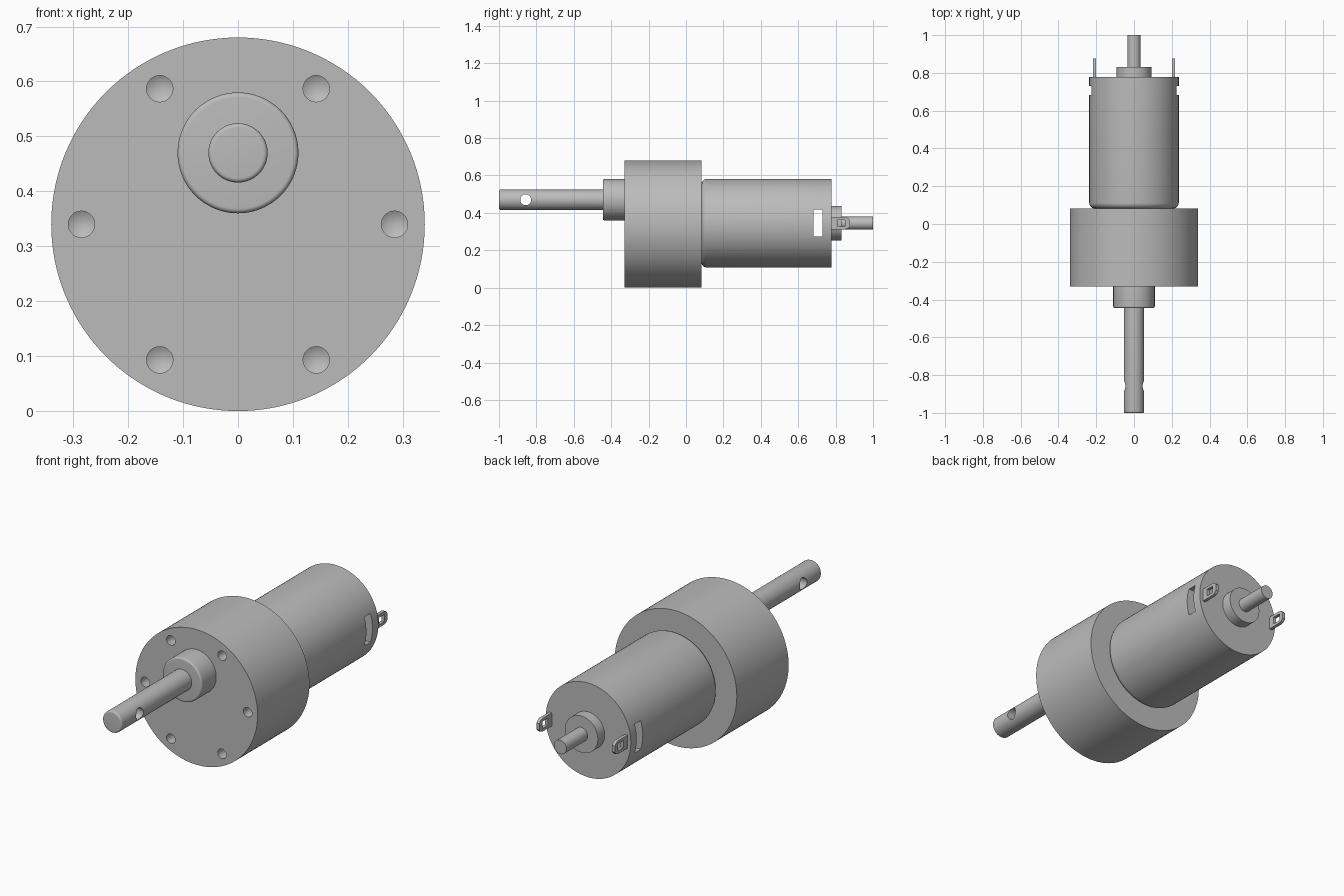
import bpy, bmesh, math
from mathutils import Matrix, Vector

cube = bpy.data.objects.get("Cube")
if cube:
    bpy.data.objects.remove(cube, do_unlink=True)

GREY = (0.5, 0.5, 0.5, 1.0)
metal = bpy.data.materials.new("grey_metal")
metal.use_nodes = True
metal.diffuse_color = GREY
metal.node_tree.nodes["Principled BSDF"].inputs["Base Color"].default_value = GREY


def finish(name, bm):
    bmesh.ops.recalc_face_normals(bm, faces=bm.faces)
    mesh = bpy.data.meshes.new(name)
    bm.to_mesh(mesh)
    bm.free()
    mesh.materials.append(metal)
    obj = bpy.data.objects.new(name, mesh)
    bpy.context.collection.objects.link(obj)
    return obj


def lathe(name, profile, z, x=0, steps=96):
    """Turn (radius, y) points about a line parallel to the y axis."""
    bm = bmesh.new()
    verts = [bm.verts.new((r + x, y, z)) for r, y in profile]
    edges = [bm.edges.new(pair) for pair in zip(verts, verts[1:])]
    bmesh.ops.spin(bm, geom=verts + edges, cent=(x, 0, z), axis=(0, 1, 0),
                   angle=math.tau, steps=steps)
    bmesh.ops.remove_doubles(bm, verts=bm.verts, dist=1e-5)
    return finish(name, bm)


def rod(name, radius, y0, y1, z, fillet=0, steps=96):
    """Solid cylinder from y0 to y1 with an optional rounded front edge."""
    profile = [(0, y0)]
    if fillet:
        for i in range(7):
            a = math.pi / 2 * i / 6
            profile.append((radius - fillet + fillet * math.sin(a),
                            y0 + fillet - fillet * math.cos(a)))
    else:
        profile.append((radius, y0))
    return lathe(name, profile + [(radius, y1), (0, y1)], z, steps=steps)


def box(name, centre, size):
    bm = bmesh.new()
    bmesh.ops.create_cube(bm, size=1, matrix=Matrix.Translation(centre)
                          @ Matrix.Diagonal((*size, 1)))
    return finish(name, bm)


def cut(obj, cutter):
    cutter.hide_render = True
    mod = obj.modifiers.new("cut", 'BOOLEAN')
    mod.operation = 'DIFFERENCE'
    mod.solver = 'EXACT'
    mod.object = cutter
    bpy.context.view_layer.objects.active = obj
    bpy.ops.object.modifier_apply(modifier=mod.name)
    bpy.data.objects.remove(cutter, do_unlink=True)


GEAR_Z, SHAFT_Z, MOTOR_Z = 0.34, 0.47, 0.345

# Gearbox with six drilled mounting holes
gearbox = rod("gearbox", 0.34, -0.33, 0.082, GEAR_Z, steps=128)
for i in range(6):
    a = math.tau * i / 6
    drill = lathe("drill", [(0, -0.36), (0.024, -0.36), (0.024, -0.25), (0, -0.236)],
                  GEAR_Z + 0.285 * math.sin(a), 0.285 * math.cos(a), 32)
    cut(gearbox, drill)

# Off-centre output boss and cross-drilled shaft
boss = rod("output_boss", 0.11, -0.445, -0.33, SHAFT_Z, 0.009)
shaft = rod("output_shaft", 0.054, -1, -0.445, SHAFT_Z, 0.008, 64)
bm = bmesh.new()
bmesh.ops.create_cone(bm, cap_ends=True, segments=32, radius1=0.029, radius2=0.029, depth=0.3,
                      matrix=Matrix.Translation((0, -0.857, SHAFT_Z))
                      @ Matrix.Rotation(math.pi / 2, 4, 'Y'))
cut(shaft, finish("cross_drill", bm))

# Motor can with a slot through both sides
motor = rod("motor_can", 0.237, 0.082, 0.777, MOTOR_Z, 0.03)
cut(motor, box("slot_cutter", (0, 0.706, MOTOR_Z), (0.6, 0.048, 0.145)))

# Rear bearing and rear shaft
bearing = rod("rear_bearing", 0.092, 0.777, 0.832, MOTOR_Z)
rear_shaft = rod("rear_shaft", 0.035, 0.832, 1, MOTOR_Z, steps=48)

# Solder terminals: tapered tabs with a window
parts = [gearbox, boss, shaft, motor, bearing, rear_shaft]
half = [(0.775, 0.033), (0.85, 0.033), (0.866, 0.028), (0.876, 0.016)]
outline = half + [(y, -z) for y, z in reversed(half)]
for side, label in ((1, "left"), (-1, "right")):
    bm = bmesh.new()
    face = bm.faces.new([bm.verts.new((side * 0.21 - 0.008, y, MOTOR_Z + z))
                         for y, z in outline])
    ext = bmesh.ops.extrude_face_region(bm, geom=[face])
    moved = [g for g in ext["geom"] if isinstance(g, bmesh.types.BMVert)]
    bmesh.ops.translate(bm, verts=moved, vec=Vector((0.016, 0, 0)))
    tab = finish(label + "_terminal", bm)
    cut(tab, box("window_cutter", (side * 0.21, 0.83, MOTOR_Z), (0.1, 0.042, 0.036)))
    parts.append(tab)

# Smooth round walls, keep edges sharp
bpy.ops.object.select_all(action='DESELECT')
for obj in parts:
    obj.select_set(True)
bpy.context.view_layer.objects.active = gearbox
bpy.ops.object.shade_smooth_by_angle(angle=math.radians(30))
